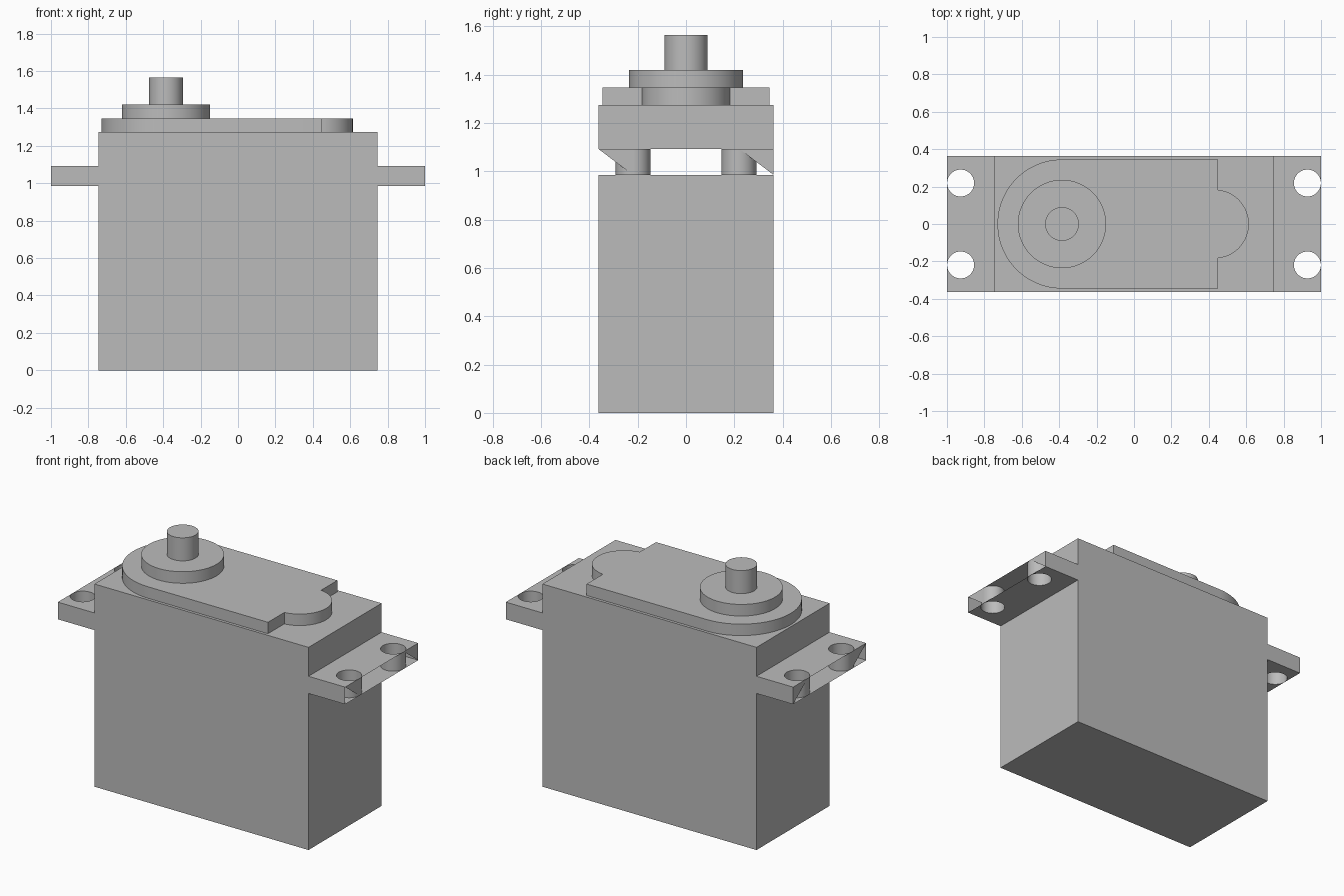
import bpy, bmesh
from math import sin, cos, pi

if "Cube" in bpy.data.objects:
    bpy.data.objects.remove(bpy.data.objects["Cube"])

# Single grey plastic
grey = bpy.data.materials.new("grey plastic")
grey.use_nodes = True
COLOUR = (0.5, 0.5, 0.5, 1)
grey.diffuse_color = COLOUR
grey.node_tree.nodes["Principled BSDF"].inputs["Base Color"].default_value = COLOUR

HALF_DEPTH = 0.363
TAB_LOW, TAB_HIGH = 0.985, 1.093
BODY_TOP, COVER_TOP, COLLAR_TOP, SHAFT_TOP = 1.275, 1.347, 1.42, 1.565
SHAFT_X = -0.385


def prism(name, outline, offset):
    """Extrude a closed 3D outline along an offset vector."""
    bm = bmesh.new()
    face = bm.faces.new([bm.verts.new(p) for p in outline])
    extruded = bmesh.ops.extrude_face_region(bm, geom=[face], use_keep_orig=True)
    moved = [v for v in extruded["geom"] if isinstance(v, bmesh.types.BMVert)]
    bmesh.ops.translate(bm, verts=moved, vec=offset)
    bmesh.ops.recalc_face_normals(bm, faces=bm.faces)
    mesh = bpy.data.meshes.new(name)
    bm.to_mesh(mesh)
    bm.free()
    obj = bpy.data.objects.new(name, mesh)
    bpy.context.collection.objects.link(obj)
    mesh.materials.append(grey)
    return obj


def arc(cx, cy, r, start, end, z, steps):
    angles = [start + (end - start) * i / steps for i in range(steps + 1)]
    return [(cx + r * cos(a), cy + r * sin(a), z) for a in angles]


def cylinder(name, x, y, r, low, high):
    return prism(name, arc(x, y, r, 0, 2 * pi, low, 64)[:-1], (0, 0, high - low))


def smooth(obj):
    bpy.ops.object.select_all(action="DESELECT")
    obj.select_set(True)
    bpy.context.view_layer.objects.active = obj
    bpy.ops.object.shade_smooth_by_angle(angle=pi / 6)


# Case with mounting tabs, extruded from its front silhouette
half = [(0.745, 0), (0.745, TAB_LOW), (1, TAB_LOW),
        (1, TAB_HIGH), (0.745, TAB_HIGH), (0.745, BODY_TOP)]
outline = half + [(-x, z) for x, z in reversed(half)]
case = prism("case", [(x, -HALF_DEPTH, z) for x, z in outline], (0, 2 * HALF_DEPTH, 0))

# Screw holes through the tabs
cutters = [cylinder("hole_cutter", sx * 0.927, sy * 0.219, 0.072, 0.9, 1.2)
           for sx in (-1, 1) for sy in (-1, 1)]
for cutter in cutters:
    cutter.hide_render = True
    cut = case.modifiers.new("hole", "BOOLEAN")
    cut.operation, cut.solver, cut.object = "DIFFERENCE", "EXACT", cutter
drilled = bpy.data.meshes.new_from_object(
    case.evaluated_get(bpy.context.evaluated_depsgraph_get()))
case.modifiers.clear()
case.data = drilled
for cutter in cutters:
    bpy.data.objects.remove(cutter)

# Open tab ends, with a triangular web left at each corner
bm = bmesh.new()
bm.from_mesh(drilled)
ends = [f for f in bm.faces if all(abs(v.co.x) > 0.9995 for v in f.verts)]
bmesh.ops.delete(bm, geom=ends, context="FACES")
for side in (-1, 1):
    for web in ([(-HALF_DEPTH, TAB_HIGH), (-0.22, TAB_LOW), (-0.22, TAB_HIGH)],
                [(0.22, TAB_HIGH), (HALF_DEPTH, TAB_LOW), (HALF_DEPTH, TAB_HIGH)]):
        corners = [bm.verts.new((side, y, z)) for y, z in web]
        bm.faces.new(corners if side > 0 else corners[::-1])
bm.to_mesh(drilled)
bm.free()
smooth(case)

# Raised cover: round at the shaft end, small round nose at the other
nose = arc(0.43, 0, 0.184, -1.46, 1.46, BODY_TOP, 32)
round_end = arc(SHAFT_X, 0, 0.345, pi / 2, 3 * pi / 2, BODY_TOP, 48)
cover_outline = nose + [(0.45, 0.345, BODY_TOP)] + round_end + [(0.45, -0.345, BODY_TOP)]
smooth(prism("gear_cover", cover_outline, (0, 0, COVER_TOP - BODY_TOP)))

# Collar and output shaft
smooth(cylinder("shaft_collar", SHAFT_X, 0, 0.236, COVER_TOP, COLLAR_TOP))
smooth(cylinder("output_shaft", SHAFT_X, 0, 0.09, COLLAR_TOP, SHAFT_TOP))
